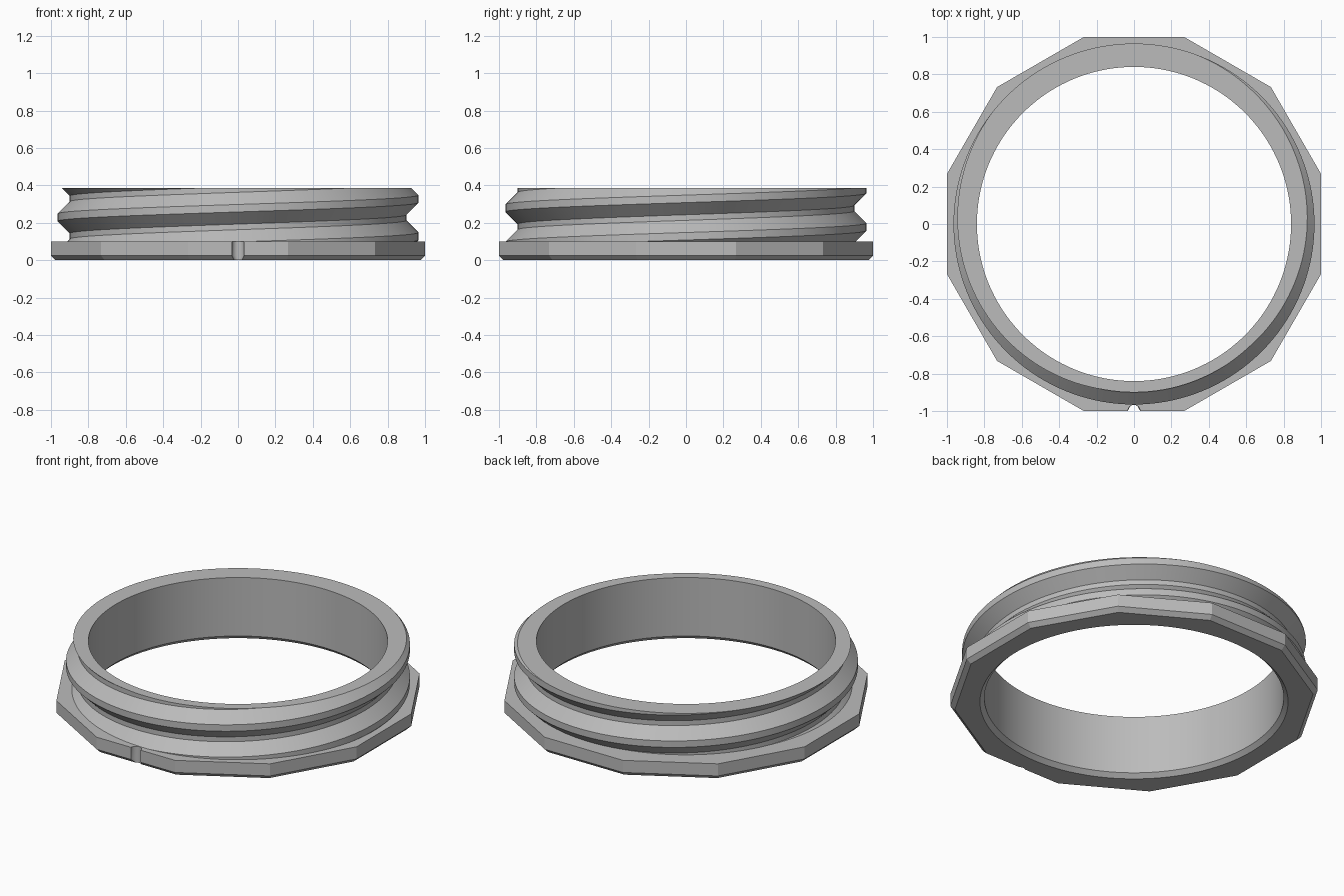
import bpy, bmesh
from math import sin, cos, tan, pi, radians, sqrt, asin

cube = bpy.data.objects.get("Cube")
if cube:
    bpy.data.objects.remove(cube, do_unlink=True)

TOP, FLANGE_TOP, CHAMFER = 0.387, 0.10, 0.025
BORE, ROOT, CREST = 0.84, 0.90, 0.965
PITCH, CREST_MID = 0.2, 0.128
NOTCH, STEPS, COLUMNS = 0.033, 12, 144

bm = bmesh.new()


def rim(z):
    """Open edges lying at one height."""
    return [e for e in bm.edges if e.is_boundary and all(abs(v.co.z - z) < 1e-4 for v in e.verts)]


def extend(edges, radius, z):
    """Pull a rim to a circle of another radius and height."""
    new = bmesh.ops.extrude_edge_only(bm, edges=edges)["geom"]
    for v in (g for g in new if isinstance(g, bmesh.types.BMVert)):
        scale = radius / v.co.xy.length
        v.co = (v.co.x * scale, v.co.y * scale, z)
    return [g for g in new if isinstance(g, bmesh.types.BMEdge) and g.is_boundary]


# Helical thread: one trapezoid tooth per pitch, rising anticlockwise
tooth = [(CREST, -0.02), (CREST, 0.02), (ROOT, 0.085), (ROOT, 0.115)]
grid = {}
for level in range(-8, 16):
    turn, j = divmod(level, 4)
    radius, dz = tooth[j]
    for i in range(COLUMNS):
        a = 2 * pi * i / COLUMNS
        z = CREST_MID + dz + PITCH * (turn + i / COLUMNS)
        grid[i, level] = bm.verts.new((radius * cos(a), radius * sin(a), z))
for level in range(-8, 11):
    for i in range(COLUMNS):
        n, up = (i + 1, 0) if i + 1 < COLUMNS else (0, 4)
        keys = [(i, level), (n, level + up), (n, level + up + 1), (i, level + 1)]
        if all(k in grid for k in keys):
            bm.faces.new([grid[k] for k in keys])

# Trim the thread flat at the top and at the flange
for z, normal in ((TOP, (0, 0, 1)), (FLANGE_TOP, (0, 0, -1))):
    bmesh.ops.bisect_plane(bm, geom=bm.verts[:] + bm.edges[:] + bm.faces[:], dist=1e-6,
                           plane_co=(0, 0, z), plane_no=normal, clear_outer=True)
bmesh.ops.delete(bm, geom=[v for v in bm.verts if not v.link_faces], context="VERTS")

# Top lip, bore and the bevel at the bottom of the bore
edges = extend(rim(TOP), BORE, TOP)
edges = extend(edges, BORE, CHAMFER)
extend(edges, BORE + CHAMFER, 0)


# Twelve-sided flange with a half-round notch at the front
def outline(apothem, z):
    corner = apothem / cos(radians(15))
    points = [(corner * cos(radians(-75 + 30 * k)), corner * sin(radians(-75 + 30 * k)))
              for k in range(12)]
    start = asin((1 - apothem) / NOTCH)
    for k in range(STEPS + 1):
        a = pi - start - (pi - 2 * start) * k / STEPS
        points.append((NOTCH * cos(a), -1 + NOTCH * sin(a)))
    return [bm.verts.new((x, y, z)) for x, y in points]


loops = [outline(1 - CHAMFER, 0), outline(1, CHAMFER), outline(1, FLANGE_TOP)]
for low, high in zip(loops, loops[1:]):
    for k in range(len(low)):
        bm.faces.new((low[k - 1], low[k], high[k], high[k - 1]))

# Flat top and underside of the flange
for z in (0, FLANGE_TOP):
    bmesh.ops.triangle_fill(bm, edges=rim(z), use_beauty=True, normal=(0, 0, 1))
bmesh.ops.recalc_face_normals(bm, faces=bm.faces[:])

mesh = bpy.data.meshes.new("threaded_ring")
bm.to_mesh(mesh)
bm.free()
ring = bpy.data.objects.new("threaded_ring", mesh)
bpy.context.collection.objects.link(ring)

# Plain grey
grey = bpy.data.materials.new("plain_grey")
grey.use_nodes = True
colour = (0.5, 0.5, 0.5, 1)
grey.diffuse_color = colour
grey.node_tree.nodes["Principled BSDF"].inputs["Base Color"].default_value = colour
mesh.materials.append(grey)

bpy.context.view_layer.objects.active = ring
ring.select_set(True)
bpy.ops.object.shade_smooth_by_angle(angle=radians(20))
